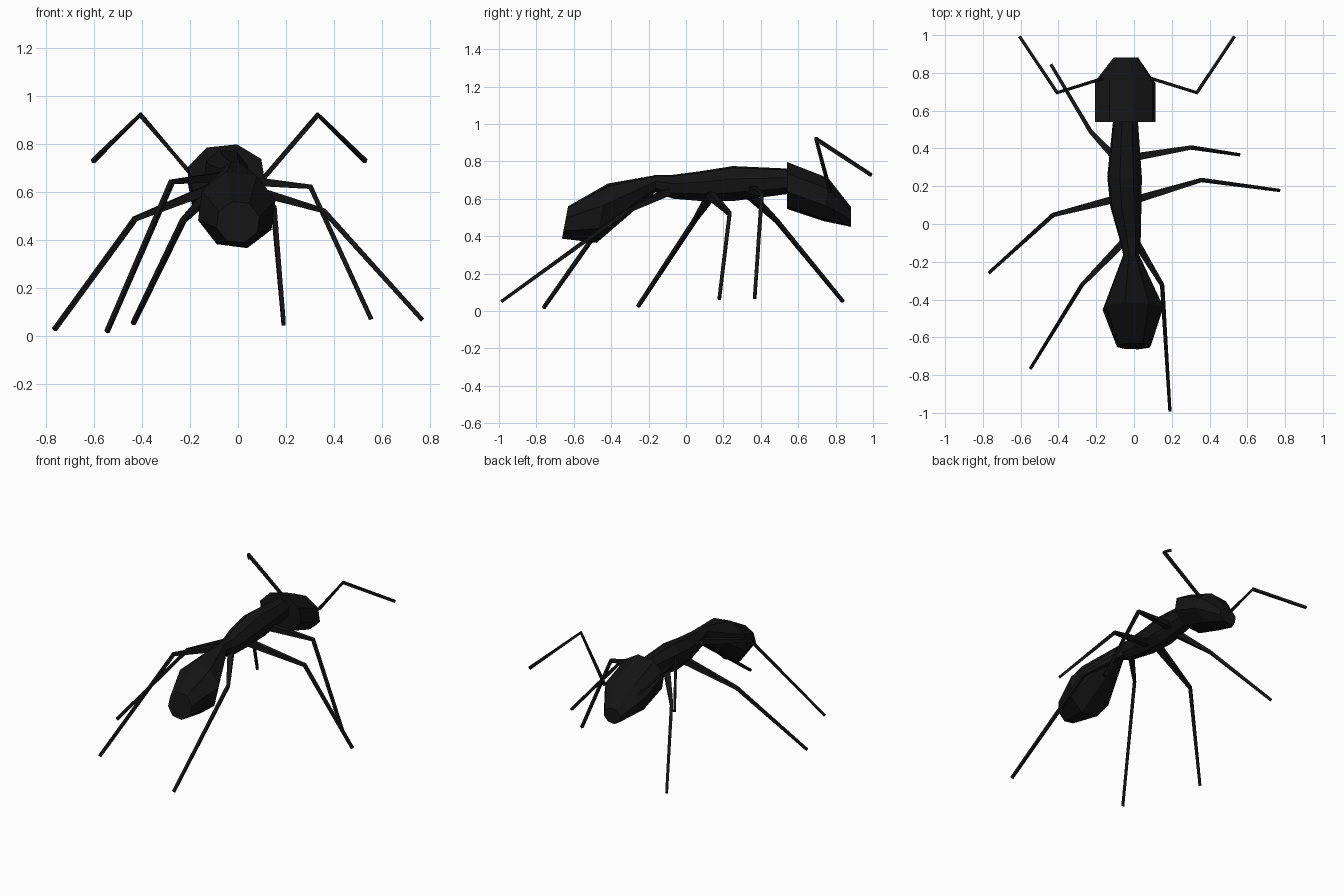
import bpy, bmesh
from math import cos, sin, tau, radians
from mathutils import Vector

if "Cube" in bpy.data.objects:
    bpy.data.objects.remove(bpy.data.objects["Cube"])

black = bpy.data.materials.new("black_shell")
black.diffuse_color = (0.007, 0.007, 0.007, 1)
black.use_nodes = True
black.node_tree.nodes["Principled BSDF"].inputs["Base Color"].default_value = black.diffuse_color


def loft(name, rings, sides, phase):
    """Flat-faced skin over rings of (centre, normal, half width, half height)."""
    bm = bmesh.new()
    loops = []
    for centre, normal, rx, rz in rings:
        n = Vector(normal).normalized()
        side = n.cross(Vector((0, 0, 1))).normalized()
        up = side.cross(n)
        angles = [radians(phase) + tau * k / sides for k in range(sides)]
        loops.append([bm.verts.new(Vector(centre) + side * rx * cos(a) + up * rz * sin(a))
                      for a in angles])
    for a, b in zip(loops, loops[1:]):
        for k in range(sides):
            j = (k + 1) % sides
            bm.faces.new((a[k], a[j], b[j], b[k]))
    bm.faces.new(loops[0])
    bm.faces.new(loops[-1])
    bmesh.ops.recalc_face_normals(bm, faces=bm.faces[:])
    mesh = bpy.data.meshes.new(name)
    bm.to_mesh(mesh)
    bm.free()
    mesh.materials.append(black)
    obj = bpy.data.objects.new(name, mesh)
    bpy.context.collection.objects.link(obj)


def limb(name, points, radii):
    """Thin square tube through root, joint and tip."""
    p = [Vector(q) for q in points]
    d1, d2 = (p[1] - p[0]).normalized(), (p[2] - p[1]).normalized()
    loft(name, [(c, d, r, r) for c, d, r in zip(p, (d1, d1 + d2, d2), radii)], 4, 45)


# body sections, rear to front
Y = (0, 1, 0)
loft("abdomen", [
    ((0.0, -0.647, 0.473), (0, 1, -0.19), 0.093, 0.091),
    ((-0.005, -0.447, 0.523), (0, 1, -0.19), 0.167, 0.167),
    ((-0.015, -0.16, 0.682), Y, 0.042, 0.046)], 8, 15)
loft("thorax", [
    ((-0.015, -0.17, 0.682), Y, 0.042, 0.046),
    ((-0.022, -0.07, 0.664), Y, 0.06, 0.066),
    ((-0.043, 0.09, 0.668), Y, 0.085, 0.084),
    ((-0.05, 0.25, 0.681), Y, 0.095, 0.097),
    ((-0.045, 0.56, 0.694), Y, 0.067, 0.069)], 8, 15)
loft("head", [
    ((-0.047, 0.54, 0.671), Y, 0.166, 0.13),
    ((-0.047, 0.75, 0.595), (0, 1, -0.1), 0.166, 0.12),
    ((-0.043, 0.882, 0.503), Y, 0.067, 0.055)], 8, 30)

# legs: root, knee, foot
legs = {
    "front_leg_left": ((-0.07, 0.32, 0.64), (-0.228, 0.487, 0.48), (-0.437, 0.84, 0.05)),
    "front_leg_right": ((-0.02, 0.35, 0.65), (0.302, 0.405, 0.62), (0.555, 0.367, 0.068)),
    "middle_leg_left": ((-0.07, 0.14, 0.63), (-0.428, 0.048, 0.487), (-0.765, -0.256, 0.025)),
    "middle_leg_right": ((-0.02, 0.12, 0.63), (0.357, 0.233, 0.52), (0.768, 0.178, 0.065)),
    "rear_leg_left": ((-0.03, -0.07, 0.665), (-0.276, -0.323, 0.64), (-0.546, -0.762, 0.016)),
    "rear_leg_right": ((-0.005, -0.07, 0.65), (0.149, -0.323, 0.53), (0.19, -0.988, 0.05)),
}
for name, pts in legs.items():
    limb(name, pts, (0.03, 0.015, 0.012))

# antennae, mirrored about the head's centre line
for name, s in (("antenna_left", -1), ("antenna_right", 1)):
    limb(name, [(-0.037 + s * x, y, z) for x, y, z in
                ((0.13, 0.77, 0.64), (0.37, 0.695, 0.92), (0.567, 0.99, 0.727))],
         (0.012, 0.013, 0.012))
